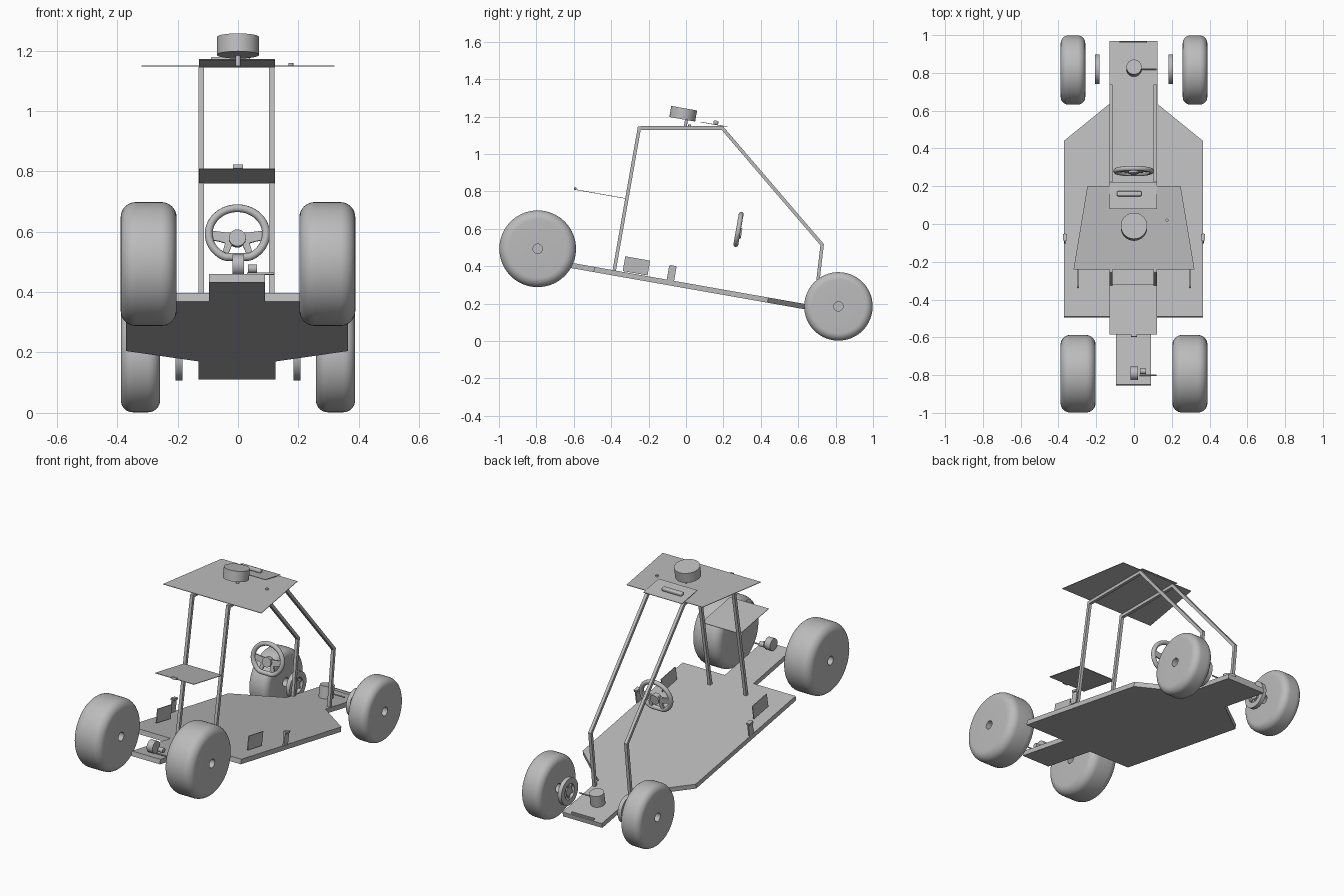
import bpy, bmesh, math
from mathutils import Matrix, Vector

cube = bpy.data.objects.get("Cube")
if cube:
    bpy.data.objects.remove(cube, do_unlink=True)

grey = bpy.data.materials.new("plain grey")
grey.use_nodes = True
grey.diffuse_color = (0.5, 0.5, 0.5, 1)
grey.node_tree.nodes["Principled BSDF"].inputs["Base Color"].default_value = (0.5, 0.5, 0.5, 1)

TILT = Matrix.Rotation(math.radians(-10), 4, 'X')   # whole chassis rakes down to the back
COS = math.cos(math.radians(10))


def finish(name, bm, matrix=Matrix(), smooth=False):
    bmesh.ops.recalc_face_normals(bm, faces=bm.faces)
    mesh = bpy.data.meshes.new(name)
    bm.to_mesh(mesh)
    bm.free()
    obj = bpy.data.objects.new(name, mesh)
    bpy.context.collection.objects.link(obj)
    mesh.materials.append(grey)
    obj.matrix_world = matrix
    if smooth:
        bpy.ops.object.select_all(action='DESELECT')
        obj.select_set(True)
        bpy.context.view_layer.objects.active = obj
        bpy.ops.object.shade_smooth_by_angle(angle=math.radians(35))
    return obj


def at(x, y, z, tilt=True):
    return Matrix.Translation((x, y, z)) @ (TILT if tilt else Matrix())


def deck(x, y, height):
    """Raked frame at a given height above the floor."""
    return at(x, y, 0.31 - y * math.tan(math.radians(10)) + height)


def box(name, size, matrix, bevel=0):
    bm = bmesh.new()
    bmesh.ops.create_cube(bm, size=1, matrix=Matrix.Diagonal((*size, 1)))
    if bevel:
        bmesh.ops.bevel(bm, geom=bm.edges[:], offset=bevel, segments=3, affect='EDGES', profile=0.5)
    return finish(name, bm, matrix, bevel > 0)


def cylinder(name, radius, depth, matrix, axis='Z'):
    bm = bmesh.new()
    turn = {'X': Matrix.Rotation(math.pi / 2, 4, 'Y'), 'Y': Matrix.Rotation(math.pi / 2, 4, 'X'), 'Z': Matrix()}[axis]
    bmesh.ops.create_cone(bm, cap_ends=True, segments=32, radius1=radius, radius2=radius, depth=depth, matrix=turn)
    return finish(name, bm, matrix, True)


def slab(name, outline, thickness, matrix):
    """Flat outline in XY, extruded downward."""
    bm = bmesh.new()
    face = bm.faces.new([bm.verts.new((x, y, 0)) for x, y in outline])
    out = bmesh.ops.extrude_face_region(bm, geom=[face])
    bmesh.ops.translate(bm, vec=(0, 0, -thickness), verts=[v for v in out['geom'] if isinstance(v, bmesh.types.BMVert)])
    return finish(name, bm, matrix)


def mirrored(half):
    return half + [(-x, y) for x, y in reversed(half)]


def lathe_x(name, profile, matrix, closed=False, steps=64):
    """Spin an (x, radius) profile around the X axis."""
    bm = bmesh.new()
    verts = [bm.verts.new((x, 0, r)) for x, r in profile]
    pairs = list(zip(verts, verts[1:])) + ([(verts[-1], verts[0])] if closed else [])
    edges = [bm.edges.new(p) for p in pairs]
    bmesh.ops.spin(bm, geom=verts + edges, axis=(1, 0, 0), cent=(0, 0, 0), steps=steps, angle=2 * math.pi)
    bmesh.ops.remove_doubles(bm, verts=bm.verts, dist=0.0001)
    return finish(name, bm, matrix, True)


def wheel(name, x, y, z, radius, width, rounding):
    half = width / 2
    arc = [(half - rounding + rounding * math.sin(a), radius - rounding + rounding * math.cos(a))
           for a in [math.pi / 2 * (1 - i / 8) for i in range(9)]]
    side = [(half - 0.04, 0), (half - 0.04, 0.025), (half - 0.002, 0.025)] + arc
    profile = side + [(-a, r) for a, r in reversed(side)]
    return lathe_x(name, profile, at(x, y, z, False))


def rod(name, points, thickness, matrix=Matrix(), cyclic=False, resolution=0):
    """Square (resolution 0) or round bar along a path."""
    curve = bpy.data.curves.new(name, 'CURVE')
    curve.dimensions = '3D'
    curve.bevel_depth = thickness
    curve.bevel_resolution = resolution
    curve.use_fill_caps = True
    spline = curve.splines.new('POLY')
    spline.points.add(len(points) - 1)
    for p, co in zip(spline.points, points):
        p.co = (*co, 1)
    spline.use_cyclic_u = cyclic
    spline.use_smooth = resolution > 0
    curve.materials.append(grey)
    obj = bpy.data.objects.new(name, curve)
    bpy.context.collection.objects.link(obj)
    obj.matrix_world = matrix


def square_tube(name, x, path, half):
    """Mitred square tube following a (y, z) path."""
    bm = bmesh.new()
    pts = [Vector(p) for p in path]
    rings = []
    for i, p in enumerate(pts):
        before = (p - pts[i - 1]).normalized() if i else (pts[1] - p).normalized()
        after = (pts[i + 1] - p).normalized() if i < len(pts) - 1 else before
        n1, n2 = Vector((-before.y, before.x)), Vector((-after.y, after.x))
        mitre = (n1 + n2) / (1 + n1.dot(n2)) * half
        rings.append([bm.verts.new((x + sx * half, p.x + s * mitre.x, p.y + s * mitre.y))
                      for sx, s in ((-1, -1), (1, -1), (1, 1), (-1, 1))])
    for a, b in zip(rings, rings[1:]):
        for k in range(4):
            bm.faces.new((a[k], a[(k + 1) % 4], b[(k + 1) % 4], b[k]))
    bm.faces.new(rings[0])
    bm.faces.new(rings[-1])
    finish(name, bm)


# Floor pan and flat panels
floor = [(0.093, -0.85), (0.093, -0.49), (0.368, -0.49), (0.368, 0.44), (0.128, 0.635), (0.128, 0.97)]
slab("floor_pan", mirrored([(x, y / COS) for x, y in floor]), 0.028, deck(-0.003, 0, 0))
slab("roof_panel", mirrored([(0.32, -0.24), (0.247, 0.2)]), 0.003, at(0, 0, 1.15, False))
box("front_shelf", (0.252, 0.27, 0.003), at(-0.003, -0.453, 0.785))
box("roof_rear_shelf", (0.252, 0.145, 0.003), at(-0.003, 0.15, 1.158))

# Wheels, rear discs and small fittings, one per side
for side, s in (("left", 1), ("right", -1)):
    wheel("front_wheel_" + side, s * 0.296, -0.793, 0.493, 0.205, 0.185, 0.05)
    wheel("rear_wheel_" + side, s * 0.323, 0.815, 0.185, 0.183, 0.13, 0.04)
    lathe_x("rear_disc_" + side, [(-0.012, 0.045), (0.012, 0.045), (0.012, 0.078), (-0.012, 0.078)],
            at(s * 0.195, 0.82, 0.185), True, 40)
    cylinder("rear_hub_" + side, 0.025, 0.016, at(s * 0.195, 0.82, 0.185), 'X')
    for k in range(3):
        spoke = at(s * 0.195, 0.82, 0.185) @ Matrix.Rotation(k * math.pi / 3, 4, 'X')
        box(f"rear_disc_spoke_{k}_{side}", (0.008, 0.012, 0.1), spoke)
    box("side_screen_" + side, (0.005, 0.135, 0.08), deck(s * 0.297, -0.265, 0.045))
    box("side_bracket_" + side, (0.008, 0.04, 0.075), deck(s * 0.366, -0.077, 0.037))
    box("side_bracket_lip_" + side, (0.022, 0.035, 0.012), deck(s * 0.366, -0.07, 0.075))
    square_tube("roll_bar_" + side, s * 0.117 - 0.005,
                [(-0.384, 0.375), (-0.25, 1.137), (0.195, 1.137), (0.728, 0.515), (0.69, 0.19)], 0.009)

# Steering wheel: flat-bottomed rim, crossbar and lower spoke
steer = at(-0.002, 0.28, 0.593)
rim = []
for i in range(64):
    a = 2 * math.pi * i / 64
    rim.append((0.095 * math.cos(a), 0, max(0.086 * math.sin(a), -0.078)))
rod("steering_rim", rim, 0.013, steer, True, 4)
upright = steer @ Matrix.Rotation(math.pi / 2, 4, 'X')
slab("steering_crossbar", mirrored([(0.025, -0.035), (0.06, -0.025), (0.095, -0.018), (0.095, 0.012), (0.04, 0.005)]),
     0.01, upright)
for s in (-1, 1):
    slab("steering_lower_spoke", [(s * 0.015, -0.03), (s * 0.04, -0.03), (s * 0.055, -0.08), (s * 0.035, -0.08)],
         0.01, upright)
cylinder("steering_boss", 0.028, 0.03, steer @ Matrix.Translation((0, 0.005, -0.015)), 'Y')

# Roof scanner, box and sensor
cylinder("roof_drum", 0.07, 0.06, at(0, -0.015, 1.215))
cylinder("roof_drum_stem", 0.008, 0.04, at(0, 0, 1.168))
box("roof_receiver", (0.13, 0.026, 0.02), at(-0.025, 0.16, 1.168), 0.006)
cylinder("roof_sensor", 0.008, 0.008, at(0.175, 0.02, 1.154, False))

# Shelf camera
box("shelf_camera", (0.034, 0.012, 0.014), at(0, -0.592, 0.815), 0.003)

# Front motor lying across the nose, with its pickup and cable
cylinder("front_motor", 0.035, 0.038, deck(0.001, -0.79, 0.04), 'X')
cylinder("front_pickup", 0.014, 0.03, deck(0.048, -0.78, 0.03), 'X')
rod("front_axle_rod", [(0.03, 0, 0), (0.12, 0, 0)], 0.004, deck(0, -0.8, 0.01), False, 2)

# Rear motor standing on the tail, with its rod and tail strip
cylinder("rear_motor", 0.04, 0.07, deck(0, 0.825, 0.035))
rod("rear_motor_rod", [(0.03, 0, 0), (0.12, 0, 0)], 0.004, deck(0, 0.82, 0.03), False, 2)
box("tail_strip", (0.145, 0.008, 0.012), deck(-0.003, 0.962, 0.006))
